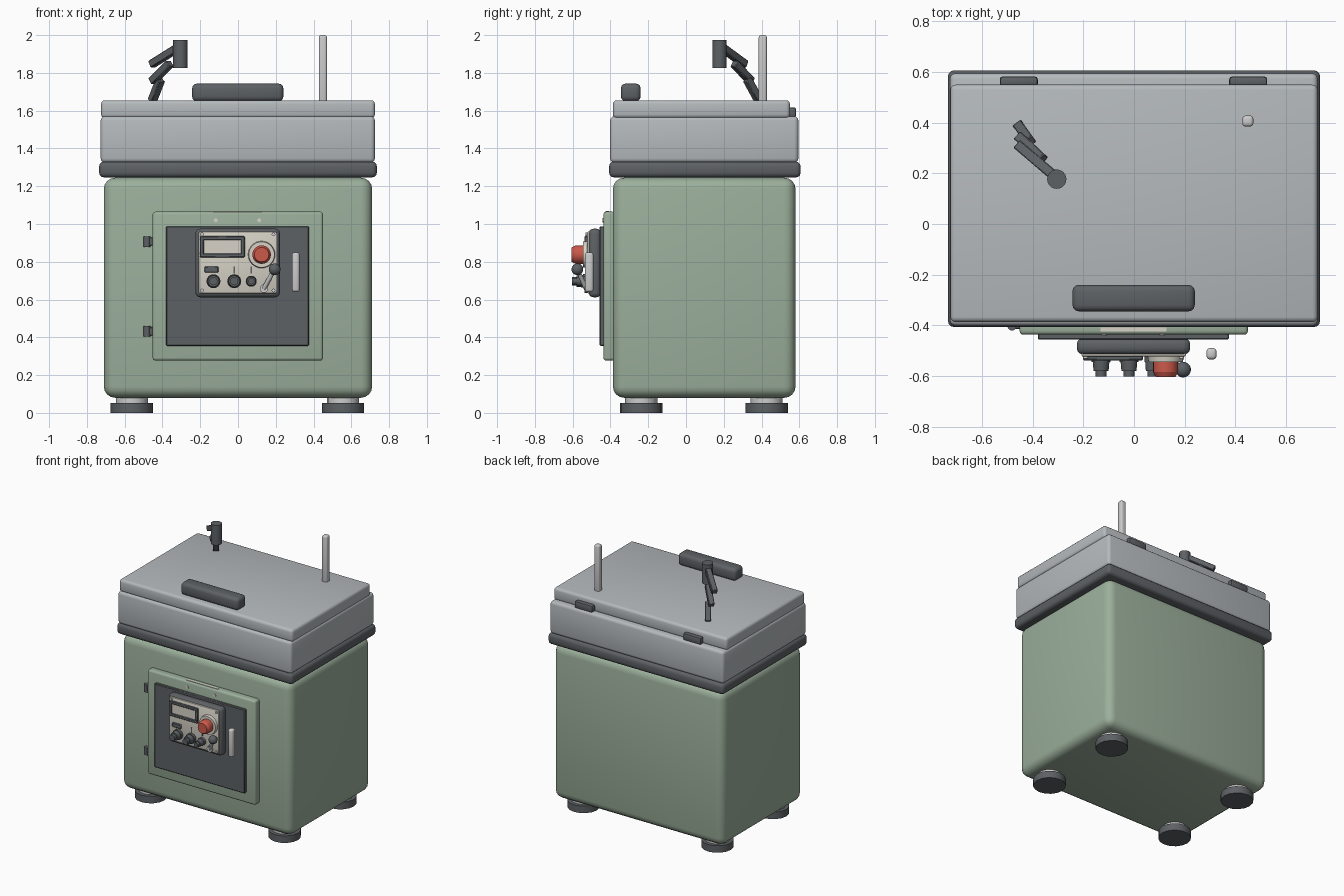
import bpy, bmesh, math
from mathutils import Vector, Matrix

if "Cube" in bpy.data.objects:
    bpy.data.objects.remove(bpy.data.objects["Cube"])


def material(name, rgb):
    m = bpy.data.materials.new(name)
    m.diffuse_color = (*rgb, 1)
    m.use_nodes = True
    m.node_tree.nodes["Principled BSDF"].inputs["Base Color"].default_value = m.diffuse_color
    return m


GREEN = material("sage_green", (0.33, 0.43, 0.33))
LIGHT = material("light_grey", (0.46, 0.49, 0.51))
DARK = material("charcoal", (0.11, 0.12, 0.13))
CREAM = material("cream", (0.68, 0.65, 0.57))
STEEL = material("pale_steel", (0.6, 0.61, 0.6))
RED = material("red", (0.6, 0.1, 0.07))


def finish(name, bm, mat, bevel=0, segs=3):
    if bevel:
        bmesh.ops.bevel(bm, geom=bm.edges[:], offset=bevel, segments=segs,
                        profile=0.5, affect='EDGES', clamp_overlap=True)
    bmesh.ops.recalc_face_normals(bm, faces=bm.faces[:])
    me = bpy.data.meshes.new(name)
    bm.to_mesh(me)
    bm.free()
    me.materials.append(mat)
    ob = bpy.data.objects.new(name, me)
    bpy.context.collection.objects.link(ob)
    bpy.ops.object.select_all(action='DESELECT')
    ob.select_set(True)
    bpy.context.view_layer.objects.active = ob
    bpy.ops.object.shade_smooth_by_angle(angle=math.radians(40))
    return ob


def box(name, x, y, z, mat, bevel=0, segs=3):
    """Rounded box from (min, max) ranges."""
    bm = bmesh.new()
    mid = Vector([(a + b) / 2 for a, b in (x, y, z)])
    size = Vector([b - a for a, b in (x, y, z)])
    bmesh.ops.create_cube(bm, size=1, matrix=Matrix.Translation(mid) @ Matrix.Diagonal((*size, 1)))
    return finish(name, bm, mat, bevel, segs)


def between(p0, p1):
    p0, p1 = Vector(p0), Vector(p1)
    rot = (p1 - p0).to_track_quat('Z', 'Y').to_matrix().to_4x4()
    return Matrix.Translation((p0 + p1) / 2) @ rot, (p1 - p0).length


def rod(name, p0, p1, r, mat, r2=None, sides=24):
    """Cylinder or cone between two points."""
    bm = bmesh.new()
    mtx, length = between(p0, p1)
    bmesh.ops.create_cone(bm, cap_ends=True, segments=sides, radius1=r,
                          radius2=r if r2 is None else r2, depth=length, matrix=mtx)
    return finish(name, bm, mat)


def bar(name, p0, p1, w, mat):
    """Square bar between two points."""
    bm = bmesh.new()
    mtx, length = between(p0, p1)
    bmesh.ops.create_cube(bm, size=1, matrix=mtx @ Matrix.Diagonal((w, w, length, 1)))
    return finish(name, bm, mat, 0.004, 1)


# Cabinet, belt, tub and lid
box("cabinet_body", (-0.71, 0.71), (-0.387, 0.58), (0.08, 1.245), GREEN, 0.06, 4)
box("rubber_belt", (-0.735, 0.735), (-0.407, 0.607), (1.247, 1.33), DARK, 0.025)
box("upper_tub", (-0.727, 0.725), (-0.402, 0.595), (1.325, 1.57), LIGHT, 0.022)
box("lid", (-0.725, 0.725), (-0.387, 0.55), (1.56, 1.655), LIGHT, 0.02)
box("lid_handle", (-0.243, 0.24), (-0.345, -0.24), (1.65, 1.743), DARK, 0.025)
box("lid_rod", (0.428, 0.471), (0.385, 0.428), (1.64, 2.0), STEEL, 0.012)
for side, x in (("left", -0.455), ("right", 0.451)):
    box(f"lid_hinge_{side}", (x - 0.075, x + 0.075), (0.54, 0.583), (1.565, 1.618), DARK, 0.012, 2)

# Feet
for side, x in (("left", -0.562), ("right", 0.556)):
    for end, y in (("front", -0.237), ("back", 0.427)):
        rod(f"foot_{end}_{side}", (x, y, 0), (x, y, 0.053), 0.112, DARK, sides=16)
        rod(f"foot_stem_{end}_{side}", (x, y, 0.05), (x, y, 0.1), 0.085, STEEL, sides=16)

# Folding arm with cylinder head
bar("arm_lower", (-0.455, 0.388, 1.65), (-0.41, 0.325, 1.765), 0.04, DARK)
bar("arm_middle", (-0.455, 0.345, 1.755), (-0.36, 0.255, 1.85), 0.04, DARK)
bar("arm_upper", (-0.458, 0.312, 1.845), (-0.315, 0.19, 1.935), 0.04, DARK)
rod("arm_head", (-0.305, 0.177, 1.825), (-0.305, 0.177, 1.975), 0.038, DARK)

# Door with inset panel
box("door", (-0.452, 0.45), (-0.437, -0.375), (0.277, 1.065), GREEN, 0.015)
box("door_inset", (-0.38, 0.375), (-0.457, -0.43), (0.355, 0.988), DARK, 0.005, 1)
box("door_trim", (-0.132, 0.128), (-0.425, -0.408), (1.06, 1.068), CREAM)
for i, x in enumerate((-0.118, 0.112)):
    rod(f"door_trim_screw_{i}", (x, -0.43, 1.02), (x, -0.441, 1.02), 0.011, CREAM, sides=12)
box("door_pull", (0.286, 0.326), (-0.535, -0.49), (0.64, 0.85), STEEL, 0.014)
for end, z in (("top", 0.907), ("bottom", 0.432)):
    box(f"door_hinge_plate_{end}", (-0.475, -0.445), (-0.415, -0.38), (z - 0.022, z + 0.022), DARK, 0.004, 1)
    rod(f"door_hinge_pin_{end}", (-0.482, -0.403, z - 0.028), (-0.482, -0.403, z + 0.028), 0.018, DARK, sides=12)

# Control box and faceplate
box("control_box", (-0.226, 0.222), (-0.515, -0.45), (0.612, 0.975), DARK, 0.025)
box("control_faceplate", (-0.208, 0.205), (-0.524, -0.505), (0.632, 0.96), CREAM, 0.008, 2)
for i, (x, z) in enumerate([(x, z) for x in (-0.191, 0.188) for z in (0.648, 0.945)]):
    rod(f"faceplate_screw_{i}", (x, -0.52, z), (x, -0.532, z), 0.01, STEEL, sides=12)

# Display: four frame bars around a recessed screen
box("display_screen", (-0.19, 0.025), (-0.529, -0.52), (0.835, 0.925), CREAM)
for name, x, z in (("top", (-0.202, 0.036), (0.915, 0.936)),
                   ("bottom", (-0.202, 0.036), (0.823, 0.844)),
                   ("left", (-0.202, -0.181), (0.823, 0.936)),
                   ("right", (0.015, 0.036), (0.823, 0.936))):
    box(f"display_frame_{name}", x, (-0.538, -0.515), z, DARK, 0.004, 1)

# Stop button
rod("stop_button_collar", (0.125, -0.515, 0.838), (0.125, -0.545, 0.838), 0.073, CREAM, 0.068, 32)
rod("stop_button_base", (0.125, -0.54, 0.838), (0.125, -0.585, 0.838), 0.049, RED, sides=32)
rod("stop_button_cap", (0.125, -0.585, 0.838), (0.125, -0.605, 0.838), 0.049, RED, 0.038, 32)

# Knobs and indicators
for i, (x, r) in enumerate(((-0.13, 0.037), (-0.02, 0.037), (0.07, 0.029))):
    rod(f"knob_base_{i}", (x, -0.515, 0.697), (x, -0.545, 0.697), r, DARK)
    rod(f"knob_body_{i}", (x, -0.54, 0.697), (x, -0.58, 0.697), r * 0.9, DARK, r * 0.8)
    rod(f"knob_tip_{i}", (x, -0.575, 0.697), (x, -0.603, 0.697), r * 0.58, DARK)
    if i:
        box(f"knob_mark_{i}", (x - 0.004, x + 0.004), (-0.528, -0.52), (0.737, 0.775), DARK)
box("rocker_switch", (-0.178, -0.104), (-0.535, -0.515), (0.743, 0.775), DARK, 0.004, 1)

# Lever
rod("lever_pivot", (0.137, -0.515, 0.658), (0.137, -0.538, 0.658), 0.022, STEEL, sides=16)
rod("lever_stick", (0.137, -0.53, 0.658), (0.193, -0.575, 0.76), 0.012, STEEL, sides=12)
bm = bmesh.new()
bmesh.ops.create_uvsphere(bm, u_segments=20, v_segments=12, radius=0.031,
                          matrix=Matrix.Translation((0.194, -0.575, 0.76)))
finish("lever_ball", bm, DARK)
